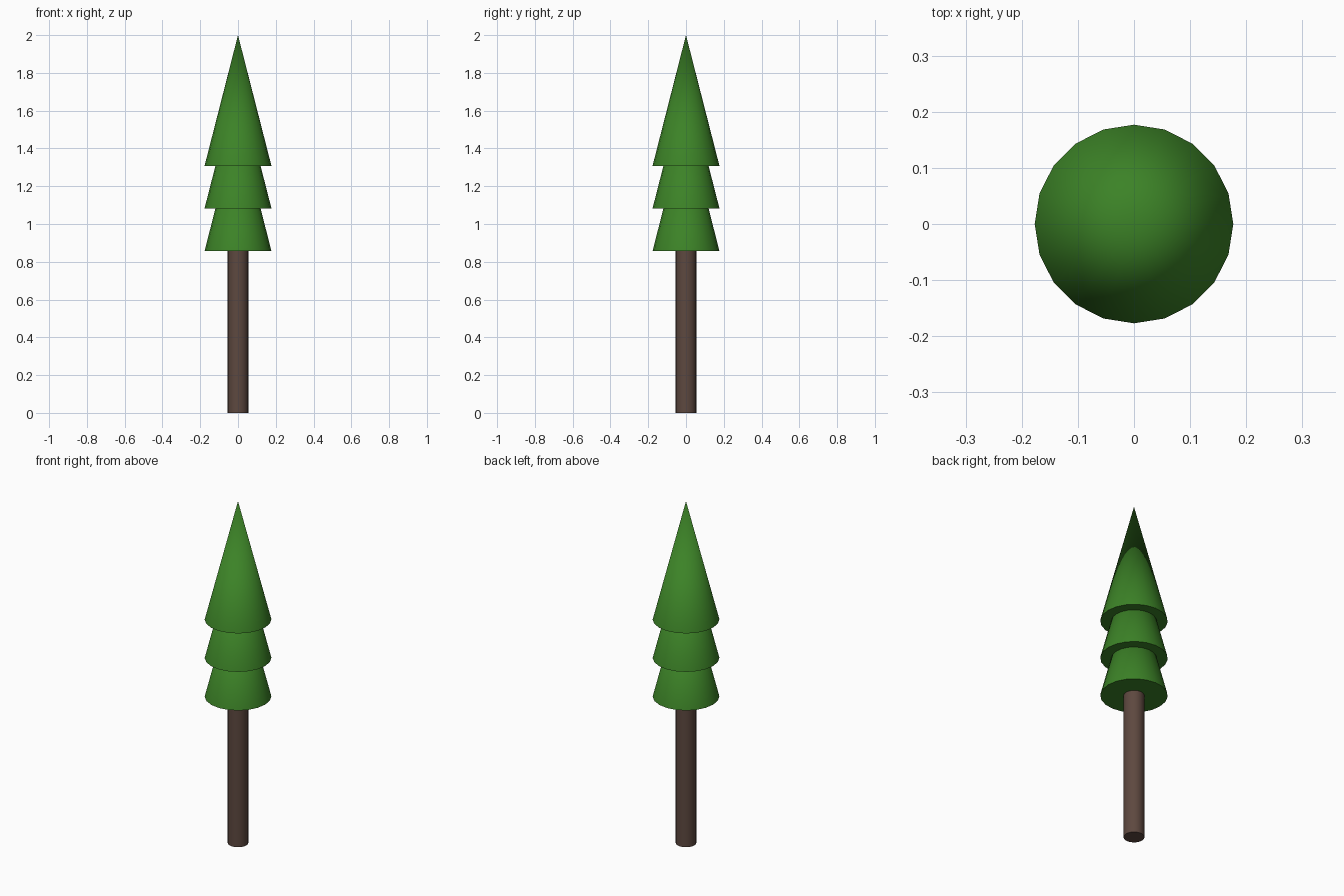
import bpy
import math

if "Cube" in bpy.data.objects:
    bpy.data.objects.remove(bpy.data.objects["Cube"])

SIDES = 20


def material(name, rgb):
    mat = bpy.data.materials.new(name)
    mat.diffuse_color = (*rgb, 1.0)
    mat.use_nodes = True
    mat.node_tree.nodes["Principled BSDF"].inputs["Base Color"].default_value = mat.diffuse_color
    return mat


def add_part(name, r_bottom, r_top, z0, z1, mat):
    """Upright 20-sided cone or cylinder from z0 to z1."""
    bpy.ops.mesh.primitive_cone_add(
        vertices=SIDES, radius1=r_bottom, radius2=r_top,
        depth=z1 - z0, location=(0, 0, (z0 + z1) / 2))
    obj = bpy.context.object
    obj.name = name
    obj.data.materials.append(mat)
    bpy.ops.object.shade_smooth_by_angle(angle=math.radians(40))
    return obj


bark = material("bark", (0.11, 0.065, 0.05))
needles = material("needles", (0.045, 0.225, 0.02))

# Trunk, running up into the lowest tier
add_part("trunk", 0.055, 0.055, 0.0, 0.9, bark)

# Three identical overlapping foliage cones
TIER_HEIGHT = 0.692
for name, base in (("lower", 0.857), ("middle", 1.083), ("upper", 1.308)):
    add_part(f"{name}_foliage", 0.177, 0.0, base, base + TIER_HEIGHT, needles)
